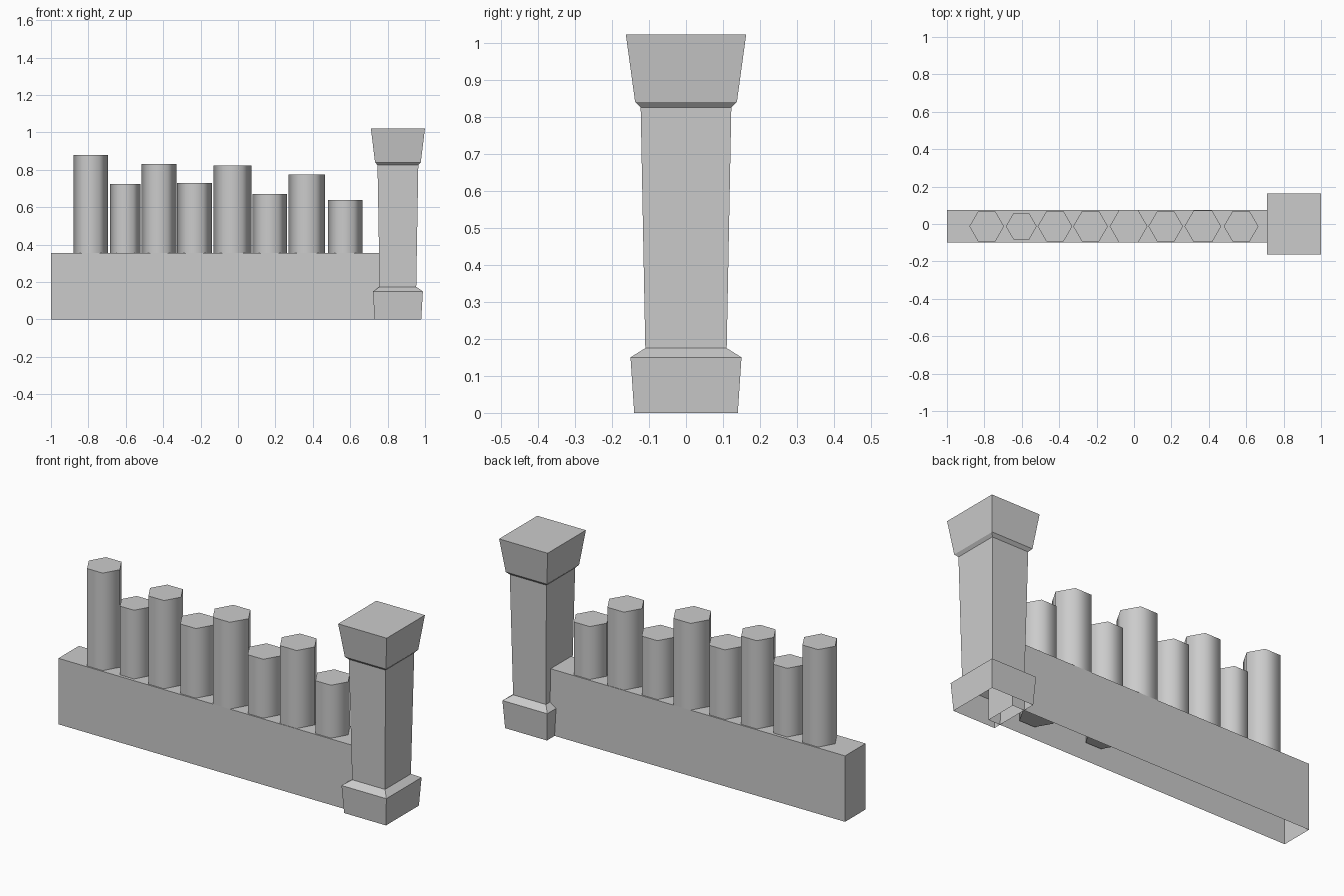
import bpy, bmesh, math
from mathutils import Matrix

if "Cube" in bpy.data.objects:
    bpy.data.objects.remove(bpy.data.objects["Cube"], do_unlink=True)

stone = bpy.data.materials.new("grey_stone")
stone.use_nodes = True
GREY = (0.6, 0.6, 0.6, 1)
stone.diffuse_color = GREY
stone.node_tree.nodes["Principled BSDF"].inputs["Base Color"].default_value = GREY


def add_object(name, bm):
    bmesh.ops.recalc_face_normals(bm, faces=bm.faces)
    mesh = bpy.data.meshes.new(name)
    bm.to_mesh(mesh)
    bm.free()
    mesh.materials.append(stone)
    obj = bpy.data.objects.new(name, mesh)
    bpy.context.collection.objects.link(obj)
    return obj


def stacked_rings(name, centre, profile):
    """Square rings joined upward, capped on top and open underneath."""
    bm = bmesh.new()
    rings = []
    for half_x, half_y, z in profile:
        rings.append([bm.verts.new((centre[0] + sx * half_x, centre[1] + sy * half_y, z))
                      for sx, sy in ((-1, -1), (1, -1), (1, 1), (-1, 1))])
    for low, high in zip(rings, rings[1:]):
        for i in range(4):
            j = (i + 1) % 4
            bm.faces.new((low[i], low[j], high[j], high[i]))
    bm.faces.new(rings[-1])
    return add_object(name, bm)


# Low wall, hollow below, running into the pillar
WALL_Y = -0.0125
stacked_rings("low_wall", (-0.1, WALL_Y), [(0.9, 0.0875, 0), (0.9, 0.0875, 0.355)])

# Pillar with flared base and capital
pillar_profile = [(0.14, 0), (0.15, 0.15), (0.11, 0.175),
                  (0.1225, 0.825), (0.1375, 0.84), (0.1625, 1.022)]
stacked_rings("end_pillar", (0.855, 0), [(h * 0.89, h, z) for h, z in pillar_profile])

# Row of hexagonal posts: left edge, right edge, top
posts = [(-0.88, -0.695, 0.88), (-0.685, -0.52, 0.725), (-0.515, -0.33, 0.83),
         (-0.325, -0.14, 0.73), (-0.13, 0.072, 0.822), (0.077, 0.262, 0.672),
         (0.27, 0.466, 0.775), (0.48, 0.665, 0.64)]
POST_HEIGHT = 0.58
for number, (x0, x1, top) in enumerate(posts, 1):
    bm = bmesh.new()
    radius = (x1 - x0) / 2
    bmesh.ops.create_cone(bm, cap_ends=True, segments=6, radius1=radius, radius2=radius,
                          depth=POST_HEIGHT)
    # Turn a corner towards the neighbouring post
    corner = max(bm.verts, key=lambda v: v.co.x).co
    turn = Matrix.Rotation(-math.atan2(corner.y, corner.x), 4, "Z")
    place = Matrix.Translation(((x0 + x1) / 2, WALL_Y, top - POST_HEIGHT / 2))
    bmesh.ops.transform(bm, matrix=place @ turn, verts=bm.verts)
    post = add_object(f"hex_post_{number}", bm)
    bpy.ops.object.select_all(action="DESELECT")
    post.select_set(True)
    bpy.context.view_layer.objects.active = post
    bpy.ops.object.shade_smooth_by_angle(angle=math.radians(70))
